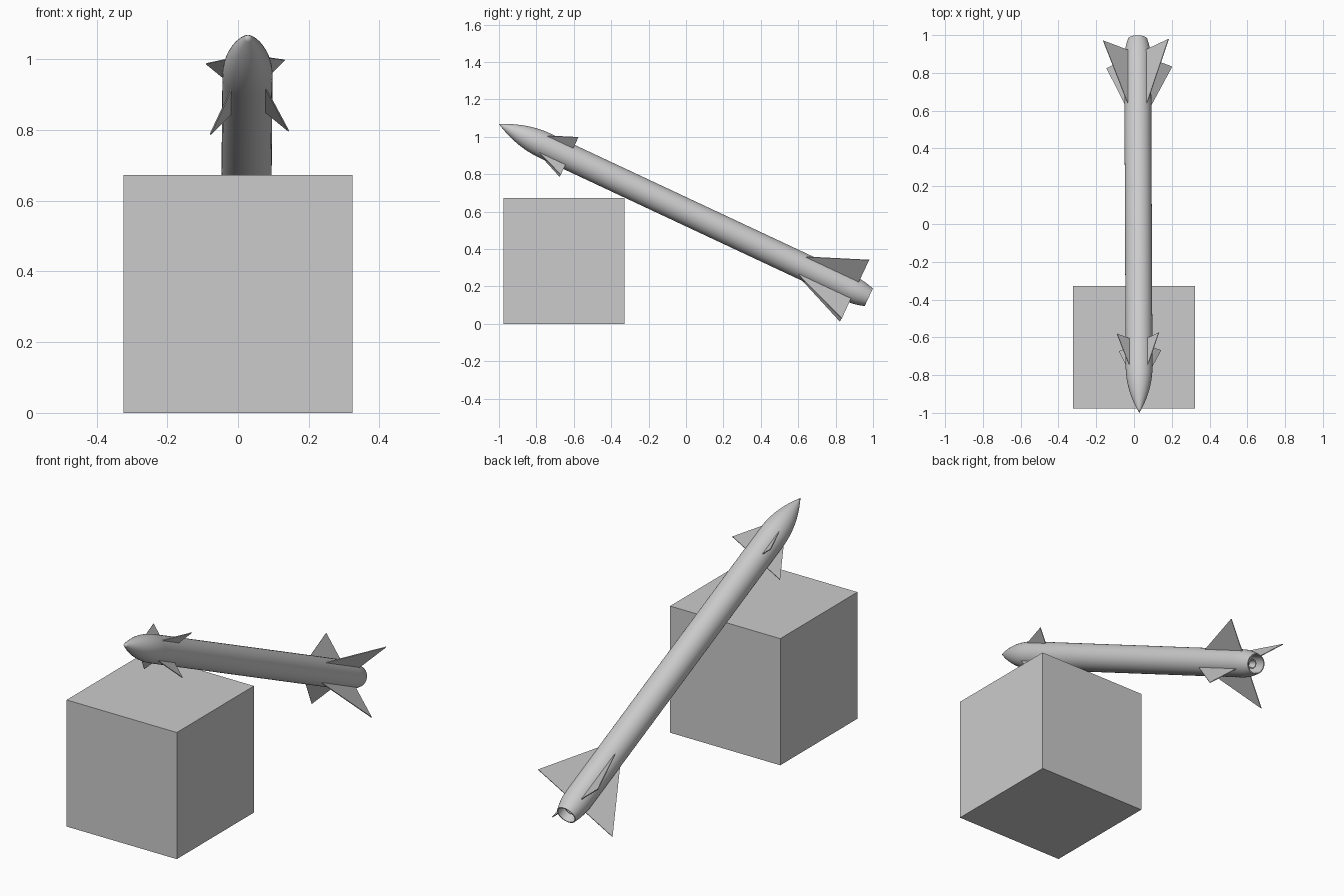
import bpy, bmesh, math
from mathutils import Matrix, Vector

default = bpy.data.objects.get("Cube")
if default:
    bpy.data.objects.remove(default, do_unlink=True)

grey = bpy.data.materials.new("plain_grey")
grey.use_nodes = True
grey.diffuse_color = (0.6, 0.6, 0.6, 1)
grey.node_tree.nodes["Principled BSDF"].inputs["Base Color"].default_value = (0.6, 0.6, 0.6, 1)

# Missile frame: origin at the nose tip, local -z runs back to the tail
TIP = Vector((0.028, -1.0, 1.068))
TAIL = Vector((0.019, 0.977, 0.142))
LENGTH = (TAIL - TIP).length
back = (TAIL - TIP).normalized()
right = Vector((1, 0, 0))
right = (right - back * right.dot(back)).normalized()
up = (-back).cross(right)
FRAME = Matrix.Translation(TIP) @ Matrix((right, up, -back)).transposed().to_4x4()

RADIUS = 0.071
NOSE = 0.27
ROLL = math.radians(48)


def finish(name, bm, matrix=Matrix(), smooth=False):
    bmesh.ops.recalc_face_normals(bm, faces=bm.faces)
    mesh = bpy.data.meshes.new(name)
    bm.to_mesh(mesh)
    bm.free()
    mesh.materials.append(grey)
    if smooth:
        mesh.shade_smooth()
        mesh.set_sharp_from_angle(angle=math.radians(35))
    obj = bpy.data.objects.new(name, mesh)
    obj.matrix_world = matrix
    bpy.context.collection.objects.link(obj)
    return obj


def lathe(name, profile, segments=40):
    """Spin (distance from tip, radius) points about the missile axis."""
    bm = bmesh.new()
    verts = [bm.verts.new((r, 0, -s)) for s, r in profile]
    edges = [bm.edges.new(pair) for pair in zip(verts, verts[1:])]
    bmesh.ops.spin(bm, geom=verts + edges, cent=(0, 0, 0), axis=(0, 0, 1),
                   angle=math.tau, steps=segments)
    bmesh.ops.remove_doubles(bm, verts=bm.verts, dist=1e-5)
    return finish(name, bm, FRAME, smooth=True)


def fin_set(name, lead, trail, reach, thick=0.004):
    """Four triangular fins around the body."""
    for i, side in enumerate(("upper_left", "upper_right", "lower_right", "lower_left")):
        bm = bmesh.new()
        outline = [(RADIUS * 0.97, lead), (reach, trail), (RADIUS * 0.97, trail)]
        face = bm.faces.new([bm.verts.new((r, -thick / 2, -s)) for r, s in outline])
        extruded = bmesh.ops.extrude_face_region(bm, geom=[face])["geom"]
        moved = [v for v in extruded if isinstance(v, bmesh.types.BMVert)]
        bmesh.ops.translate(bm, verts=moved, vec=(0, thick, 0))
        turn = Matrix.Rotation(ROLL + i * math.pi / 2, 4, "Z")
        finish(f"{name}_{side}", bm, FRAME @ turn)


# Supporting block
bm = bmesh.new()
bmesh.ops.create_cube(bm, size=1, matrix=Matrix.Translation((0, -0.652, 0.336))
                      @ Matrix.Diagonal((0.647, 0.647, 0.672, 1)))
finish("support_block", bm)

# Body: pointed nose, long tube, tapered tail with a hollow end
steps = 12
nose = [(NOSE * i / steps, RADIUS * (1 - (1 - i / steps) ** 2)) for i in range(steps + 1)]
tail = [(2.08, RADIUS), (2.12, 0.067), (2.15, 0.061), (LENGTH, 0.052),
        (LENGTH, 0.047), (2.07, 0.047), (2.07, 0)]
lathe("body", nose + tail)

# Engine nozzle inside the hollow tail
lathe("engine_nozzle", [(2.06, 0.014), (2.09, 0.016), (2.12, 0.022), (2.15, 0.026),
                        (2.15, 0.021), (2.11, 0.012), (2.11, 0)], 24)

# Small front fins and large tail fins
fin_set("front_fin", 0.255, 0.414, 0.157)
fin_set("tail_fin", 1.78, 2.10, 0.245)
